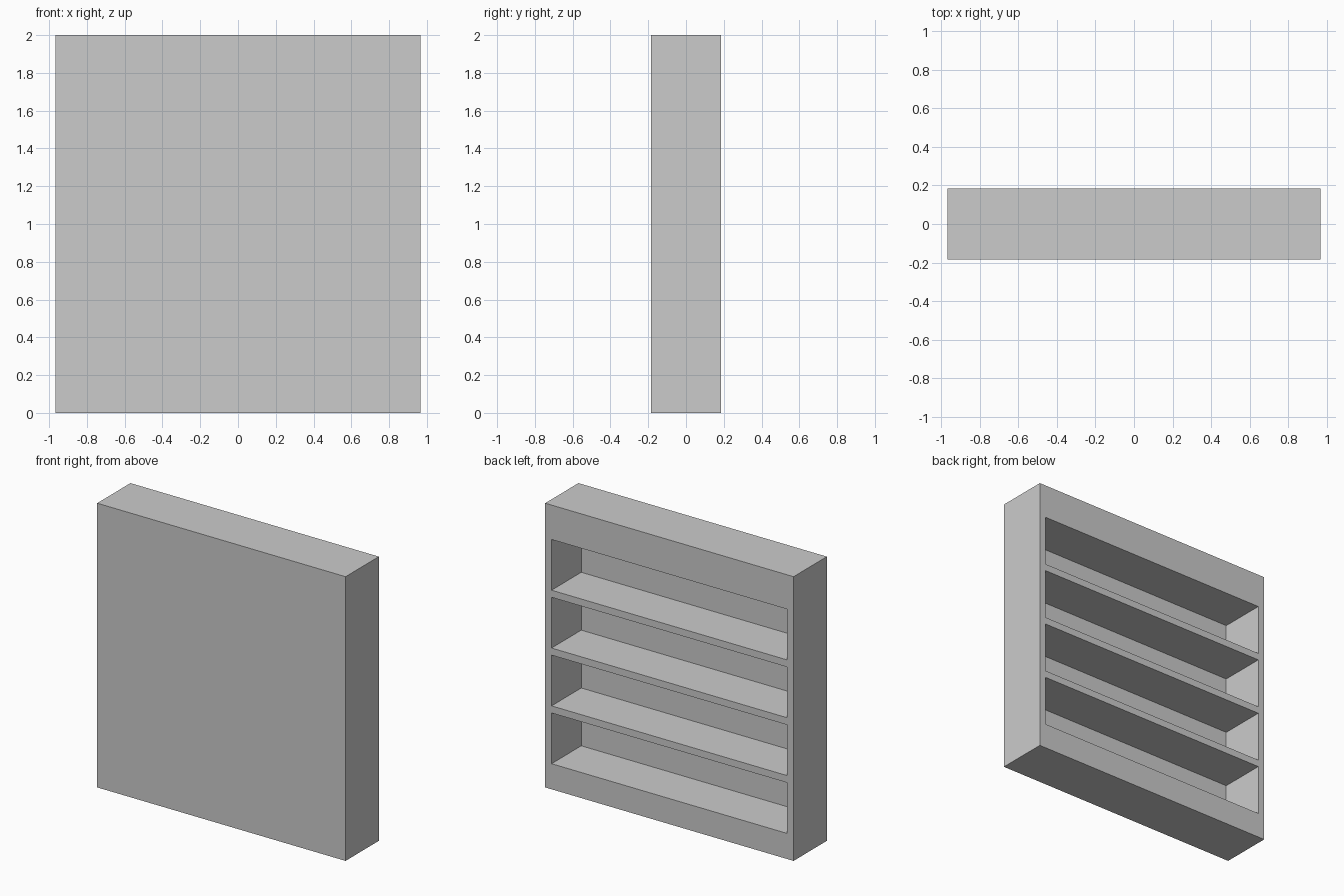
import bpy

if "Cube" in bpy.data.objects:
    bpy.data.objects.remove(bpy.data.objects["Cube"])

W, D, H = 1.934, 0.37, 2.0      # overall case
SIDE, PANEL = 0.05, 0.04        # side wall and closed front panel thickness
BASE, OPEN_H, PITCH, COUNT = 0.18, 0.357, 0.407, 4


def box(name, x, y, z):
    """Box from (min, max) ranges on each axis."""
    bpy.ops.mesh.primitive_cube_add(size=1, location=[sum(r) / 2 for r in (x, y, z)])
    ob = bpy.context.object
    ob.name = name
    ob.scale = [r[1] - r[0] for r in (x, y, z)]
    bpy.ops.object.transform_apply(location=True, rotation=False, scale=True)
    return ob


# Bookcase body
case = box("bookcase", (-W / 2, W / 2), (-D / 2, D / 2), (0, H))

# Shelf compartments, open towards +y
cutter = box("compartment_cutter", (-W / 2 + SIDE, W / 2 - SIDE),
             (-D / 2 + PANEL, D / 2 + 0.1), (BASE, BASE + OPEN_H))
rows = cutter.modifiers.new("rows", 'ARRAY')
rows.count = COUNT
rows.use_relative_offset = False
rows.use_constant_offset = True
rows.constant_offset_displace = (0, 0, PITCH)
cutter.hide_render = True
cutter.display_type = 'WIRE'

cut = case.modifiers.new("compartments", 'BOOLEAN')
cut.operation = 'DIFFERENCE'
cut.solver = 'EXACT'
cut.object = cutter

# Bake the cut and drop the helper
bpy.context.view_layer.objects.active = case
bpy.ops.object.modifier_apply(modifier=cut.name)
bpy.data.objects.remove(cutter, do_unlink=True)
